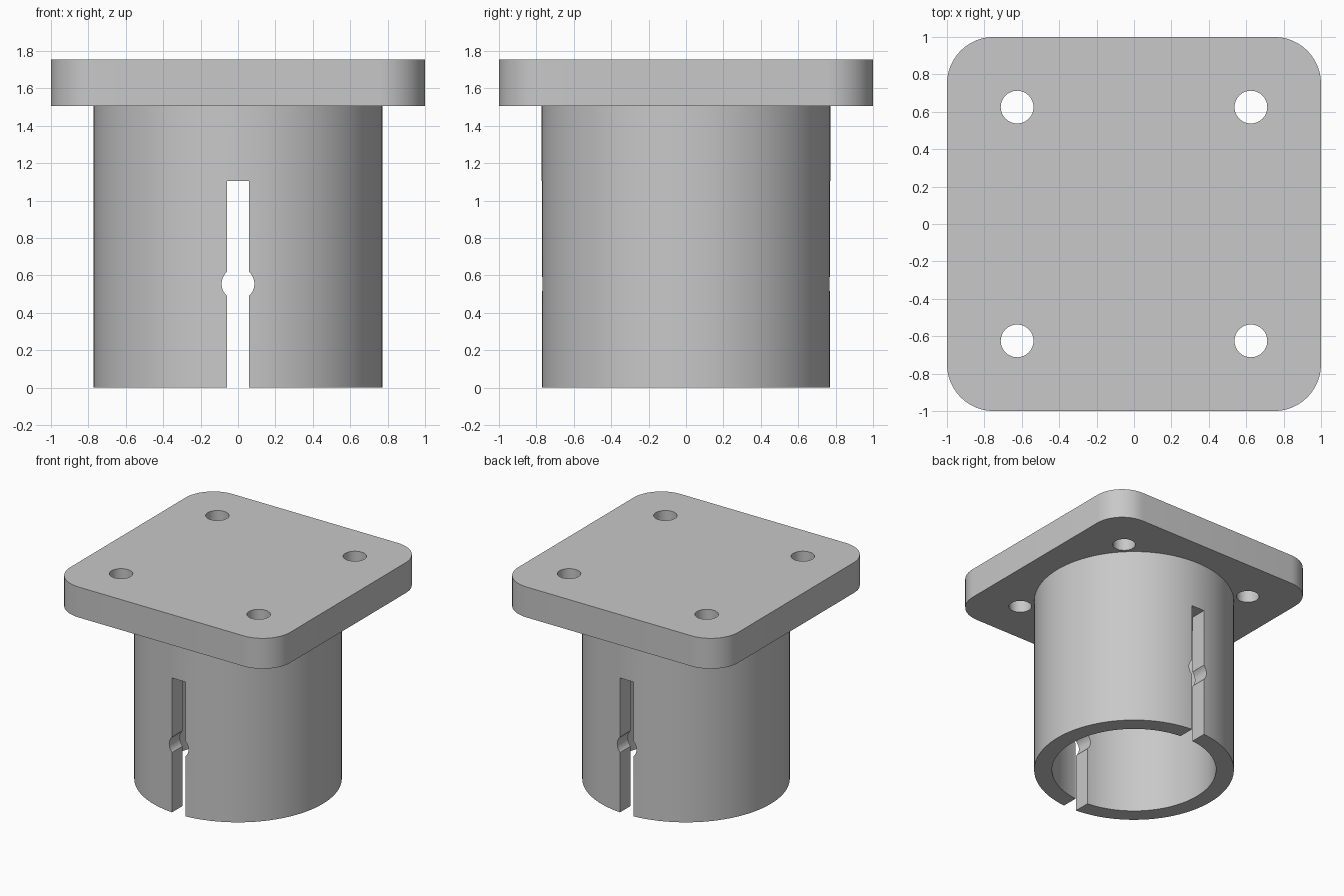
import bpy
from math import radians

if "Cube" in bpy.data.objects:
    bpy.data.objects.remove(bpy.data.objects["Cube"])

HEIGHT, PLATE_Z = 1.755, 1.505
OUTER_R, BORE_R = 0.773, 0.635
HOLE_R, HOLE_POS = 0.0875, 0.625
SLOT_WIDTH, SLOT_TOP, PIN_Z = 0.12, 1.105, 0.555

grey = bpy.data.materials.new("light grey")
grey.use_nodes = True
grey.diffuse_color = (0.58, 0.58, 0.58, 1)
grey.node_tree.nodes["Principled BSDF"].inputs["Base Color"].default_value = grey.diffuse_color


def box(name, size, low, high):
    bpy.ops.mesh.primitive_cube_add(size=1, location=(0, 0, (low + high) / 2))
    ob = bpy.context.object
    ob.name = name
    ob.scale = (size[0], size[1], high - low)
    bpy.ops.object.transform_apply(location=True, rotation=False, scale=True)
    return ob


def cylinder(name, radius, length, location, rotation=(0, 0, 0), sides=48):
    bpy.ops.mesh.primitive_cylinder_add(vertices=sides, radius=radius, depth=length,
                                        location=location, rotation=rotation)
    ob = bpy.context.object
    ob.name = name
    return ob


def apply(ob, mod):
    bpy.context.view_layer.objects.active = ob
    bpy.ops.object.modifier_apply(modifier=mod.name)


def cut(ob, cutter):
    cutter.hide_render = True
    mod = ob.modifiers.new("cut", 'BOOLEAN')
    mod.operation, mod.solver, mod.object = 'DIFFERENCE', 'EXACT', cutter
    apply(ob, mod)
    bpy.data.objects.remove(cutter)


def finish(ob):
    ob.data.materials.clear()
    ob.data.materials.append(grey)
    bpy.ops.object.select_all(action='DESELECT')
    ob.select_set(True)
    bpy.context.view_layer.objects.active = ob
    bpy.ops.object.shade_smooth_by_angle(angle=radians(30))


# Mounting plate: rounded vertical corners
plate = box("mounting_plate", (2, 2), PLATE_Z, HEIGHT)
weights = plate.data.attributes.new("bevel_weight_edge", 'FLOAT', 'EDGE')
for edge in plate.data.edges:
    a, b = (plate.data.vertices[i].co for i in edge.vertices)
    weights.data[edge.index].value = float(abs(a.z - b.z) > 0.1)
bevel = plate.modifiers.new("corners", 'BEVEL')
bevel.limit_method, bevel.width, bevel.segments = 'WEIGHT', 0.25, 12
apply(plate, bevel)

# Four bolt holes
for x in (-HOLE_POS, HOLE_POS):
    for y in (-HOLE_POS, HOLE_POS):
        cut(plate, cylinder("bolt_hole_cutter", HOLE_R, 1, (x, y, HEIGHT)))
finish(plate)

# Hollow sleeve under the plate
sleeve = cylinder("sleeve", OUTER_R, PLATE_Z, (0, 0, PLATE_Z / 2), sides=96)
cut(sleeve, cylinder("bore_cutter", BORE_R, 4, (0, 0, 1), sides=96))

# Slot and cross pin hole through front and back walls
cut(sleeve, box("slot_cutter", (SLOT_WIDTH, 3), -0.5, SLOT_TOP))
cut(sleeve, cylinder("pin_hole_cutter", HOLE_R, 3, (0, 0, PIN_Z), (radians(90), 0, 0)))
finish(sleeve)
